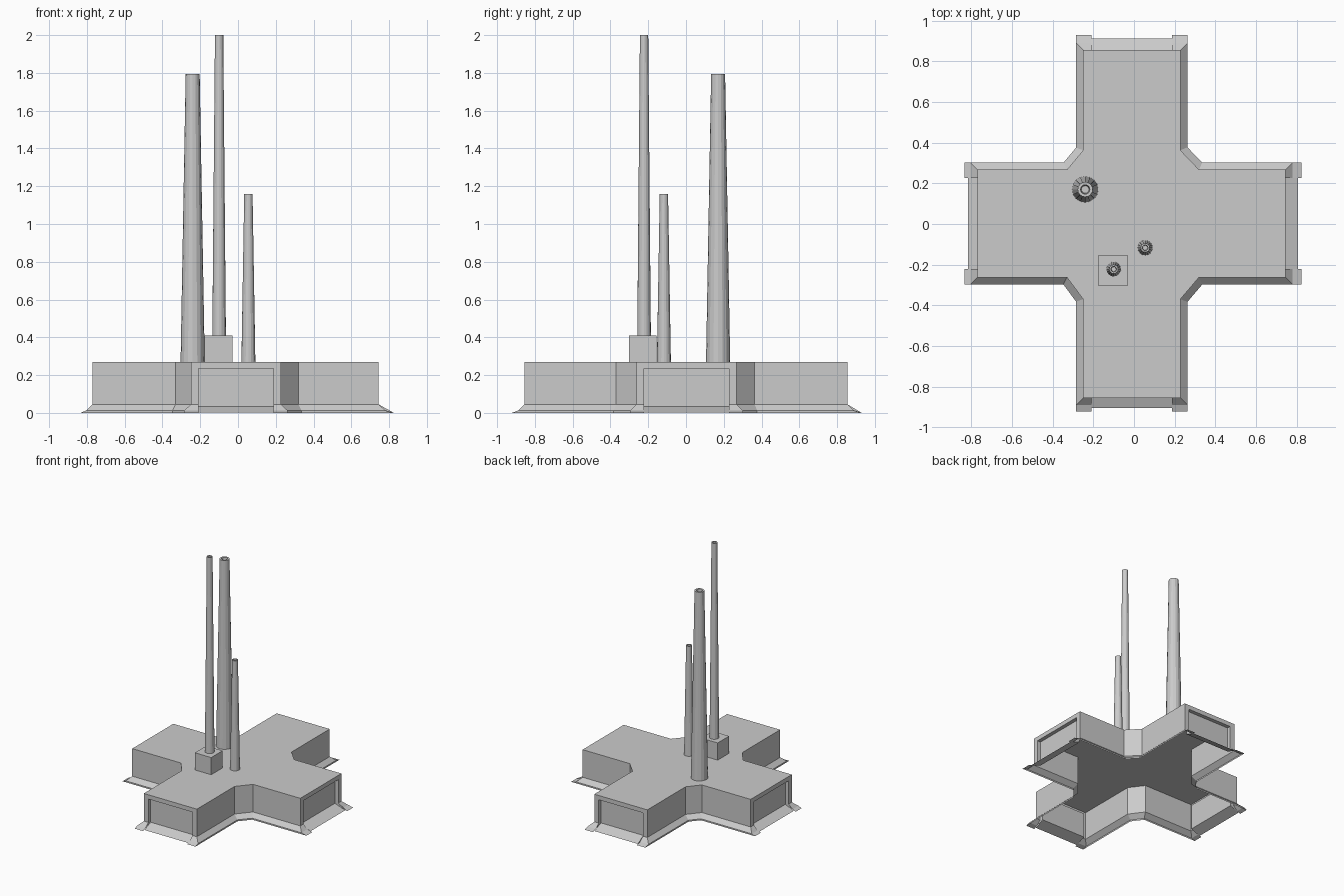
import bpy, bmesh, math
from mathutils import Vector

if "Cube" in bpy.data.objects:
    bpy.data.objects.remove(bpy.data.objects["Cube"])

ROOF, SILL, LIP = 0.27, 0.045, 0.012   # key heights
OUT, FRAME, DEEP = 0.035, 0.04, 0.03   # skirt spread, door frame width, door recess


def finish(bm, name):
    bmesh.ops.remove_doubles(bm, verts=bm.verts, dist=0.0002)
    me = bpy.data.meshes.new(name)
    bm.to_mesh(me)
    bm.free()
    ob = bpy.data.objects.new(name, me)
    bpy.context.collection.objects.link(ob)
    return ob


def face(bm, *pts):
    bm.faces.new([bm.verts.new(p) for p in pts])


# Plan of the cross, counter-clockwise; every fourth edge is an arm end
plan = [Vector(p) for p in [
    (0.745, -0.262), (0.745, 0.267), (0.32, 0.267), (0.228, 0.363),
    (0.228, 0.855), (-0.25, 0.855), (-0.25, 0.363), (-0.33, 0.267),
    (-0.77, 0.267), (-0.77, -0.262), (-0.33, -0.262), (-0.25, -0.37),
    (-0.25, -0.855), (0.228, -0.855), (0.228, -0.37), (0.32, -0.262)]]
N = len(plan)
dirs = [(plan[(i + 1) % N] - plan[i]).normalized() for i in range(N)]
norms = [Vector((d.y, -d.x)) for d in dirs]
skirt_line = []
for i in range(N):
    a, b = norms[i - 1], norms[i]
    skirt_line.append(plan[i] + (a + b) * OUT / (1 + a.dot(b)))


def at(p, z):
    return Vector((p.x, p.y, z))


hall, skirt = bmesh.new(), bmesh.new()
face(hall, *[at(p, ROOF) for p in plan])
lips = {0: 0.08, 4: 0.075, 8: 0.064, 12: 0.068}

for i in range(N):
    j = (i + 1) % N
    a, b, oa, ob = plan[i], plan[j], skirt_line[i], skirt_line[j]
    if i % 4:
        # Plain wall with sloping skirt
        face(hall, at(a, SILL), at(b, SILL), at(b, ROOF), at(a, ROOF))
        face(skirt, at(oa, LIP), at(ob, LIP), at(b, SILL), at(a, SILL))
        face(skirt, at(oa, 0), at(ob, 0), at(ob, LIP), at(oa, LIP))
        continue

    # Arm end with recessed door, ramp and corner feet
    L, lip = (b - a).length, lips[i]
    ramp = lip - 0.018

    def P(s, d, z):
        return at(a + dirs[i] * s + norms[i] * d, z)

    s0, s1, top, low = FRAME, L - FRAME, 0.235, 0.035
    face(hall, P(0, 0, SILL), P(s0, 0, SILL), P(s0, 0, top), P(0, 0, ROOF))
    face(hall, P(s1, 0, SILL), P(L, 0, SILL), P(L, 0, ROOF), P(s1, 0, top))
    face(hall, P(s0, 0, top), P(s1, 0, top), P(L, 0, ROOF), P(0, 0, ROOF))
    face(hall, P(s0, -DEEP, low), P(s1, -DEEP, low), P(s1, -DEEP, top), P(s0, -DEEP, top))
    face(hall, P(s0, -DEEP, top), P(s1, -DEEP, top), P(s1, 0, top), P(s0, 0, top))
    face(hall, P(s0, 0, SILL), P(s0, -DEEP, low), P(s0, -DEEP, top), P(s0, 0, top))
    face(hall, P(s1, -DEEP, low), P(s1, 0, SILL), P(s1, 0, top), P(s1, -DEEP, top))
    face(skirt, P(s0, ramp, 0.002), P(s1, ramp, 0.002), P(s1, -DEEP, low), P(s0, -DEEP, low))
    for base, sg in ((0, 1), (L, -1)):
        def Q(s, d, z):
            return P(base + sg * s, d, z)

        quads = [
            (Q(-OUT, OUT, LIP), Q(FRAME, OUT, LIP), Q(FRAME, 0, SILL), Q(0, 0, SILL)),
            (Q(-OUT, lip, 0), Q(FRAME, lip, 0), Q(FRAME, OUT, LIP), Q(-OUT, OUT, LIP)),
            (Q(-OUT, OUT, 0), Q(-OUT, lip, 0), Q(-OUT, OUT, LIP)),
            (Q(FRAME, lip, 0), Q(FRAME, -DEEP, low), Q(FRAME, 0, SILL), Q(FRAME, OUT, LIP))]
        for q in quads:
            face(skirt, *(q if sg > 0 else q[::-1]))

finish(hall, "cross_hall")
finish(skirt, "base_skirt")

# Rooftop block
x0, x1, y0, y1, z1 = -0.177, -0.03, -0.302, -0.155, 0.41
block = bmesh.new()
bmesh.ops.create_cube(block, size=1)
for v in block.verts:
    v.co = ((x0 + x1) / 2 + v.co.x * (x1 - x0), (y0 + y1) / 2 + v.co.y * (y1 - y0),
            (ROOF + z1) / 2 + v.co.z * (z1 - ROOF))
finish(block, "roof_block")


def chimney(name, x, y, z0, z1, r0, r1, sides=16):
    # Tapered stack with a thick rim and a hollow mouth
    bm = bmesh.new()
    rings = []
    for r, z in ((r0, z0), (r1, z1), (r1 * 0.62, z1), (r1 * 0.5, z1 - 0.06)):
        rings.append([bm.verts.new((x + r * math.cos(2 * math.pi * k / sides),
                                    y + r * math.sin(2 * math.pi * k / sides), z))
                      for k in range(sides)])
    for lo, hi in zip(rings, rings[1:]):
        for k in range(sides):
            m = (k + 1) % sides
            bm.faces.new((lo[k], lo[m], hi[m], hi[k]))
    bm.faces.new(rings[-1])
    finish(bm, name)


chimney("large_chimney", -0.24, 0.17, ROOF, 1.795, 0.064, 0.037)
chimney("tall_chimney", -0.10, -0.222, z1, 2.0, 0.036, 0.022)
chimney("short_chimney", 0.055, -0.117, ROOF, 1.16, 0.037, 0.022)
